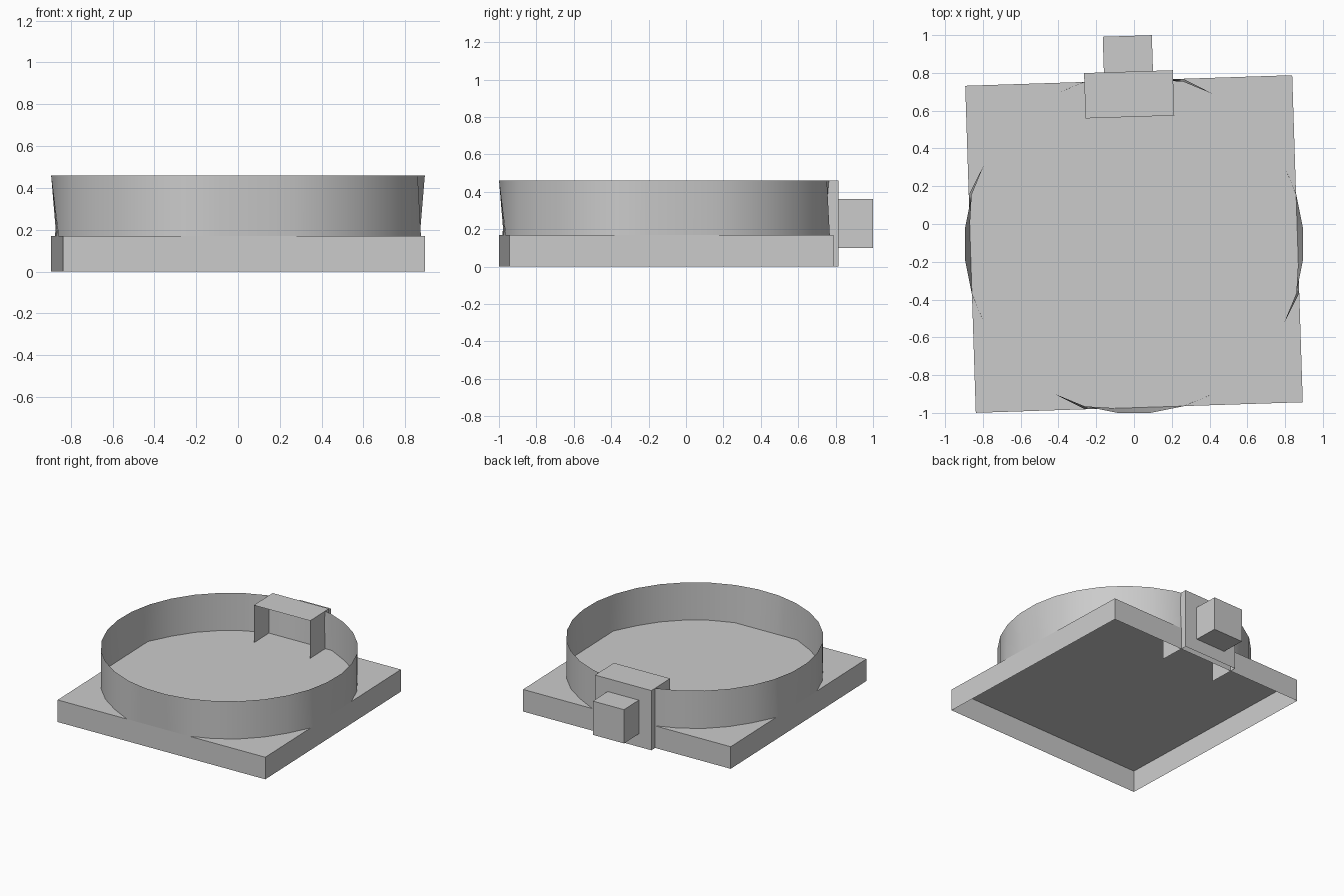
import bpy, bmesh, math
from mathutils import Matrix, Vector

cube = bpy.data.objects.get("Cube")
if cube:
    bpy.data.objects.remove(cube, do_unlink=True)

grey = bpy.data.materials.new("plain grey")
grey.use_nodes = True
colour = (0.6, 0.6, 0.6, 1)
grey.diffuse_color = colour
grey.node_tree.nodes["Principled BSDF"].inputs["Base Color"].default_value = colour

CENTRE = Vector((0, -0.106, 0))
TURN = Matrix.Rotation(math.radians(1.85), 4, 'Z')
FRAME = Matrix.Translation(CENTRE) @ TURN      # slightly turned frame of the base
HALF, SLAB_TOP, RIM_TOP = 0.866, 0.17, 0.46


def finish(name, bm, matrix):
    mesh = bpy.data.meshes.new(name)
    bm.to_mesh(mesh)
    bm.free()
    mesh.materials.append(grey)
    obj = bpy.data.objects.new(name, mesh)
    obj.matrix_world = matrix
    bpy.context.collection.objects.link(obj)
    return obj


def box(name, low, high, open_sides=()):
    """Thin-walled box between two corners, without the faces on open_sides."""
    bm = bmesh.new()
    bmesh.ops.create_cube(bm, size=1)
    bm.normal_update()
    gone = [f for f in bm.faces if any(f.normal.dot(Vector(d)) > 0.9 for d in open_sides)]
    bmesh.ops.delete(bm, geom=gone, context='FACES')
    low, high = Vector(low), Vector(high)
    for v in bm.verts:
        v.co = (low + high) / 2 + v.co * (high - low)
    return finish(name, bm, FRAME)


DOWN, FRONT = (0, 0, -1), (0, -1, 0)

# Square base tray, open underneath
box("base", (-HALF, -HALF, 0), (HALF, HALF, SLAB_TOP), [DOWN])

# Round rim; its foot is drawn out to the base edges where it comes near them
bm = bmesh.new()
SIDES, RADIUS = 32, 0.898
bmesh.ops.create_cone(bm, cap_ends=False, segments=SIDES, radius1=RADIUS,
                      radius2=RADIUS, depth=RIM_TOP - SLAB_TOP,
                      matrix=Matrix.Rotation(math.pi / SIDES, 4, 'Z'))
for v in bm.verts:
    foot = v.co.z < 0
    v.co.z = SLAB_TOP if foot else RIM_TOP
    if foot:
        p = TURN.inverted() @ v.co
        for axis in (0, 1):
            if abs(p[axis]) > 0.84:
                p[axis] = math.copysign(HALF, p[axis])
        v.co = TURN @ p
rim = finish("rim", bm, Matrix.Translation(CENTRE))
bpy.ops.object.select_all(action='DESELECT')
rim.select_set(True)
bpy.context.view_layer.objects.active = rim
bpy.ops.object.shade_smooth_by_angle(angle=math.radians(30))

# Hooked bracket over the rim, open to the front and underneath
box("bracket", (-0.235, 0.673, 0), (0.235, 0.913, RIM_TOP), [DOWN, FRONT])

# Block on the back of the bracket
box("back_block", (-0.13, 0.913, 0.10), (0.13, 1.102, 0.36))
